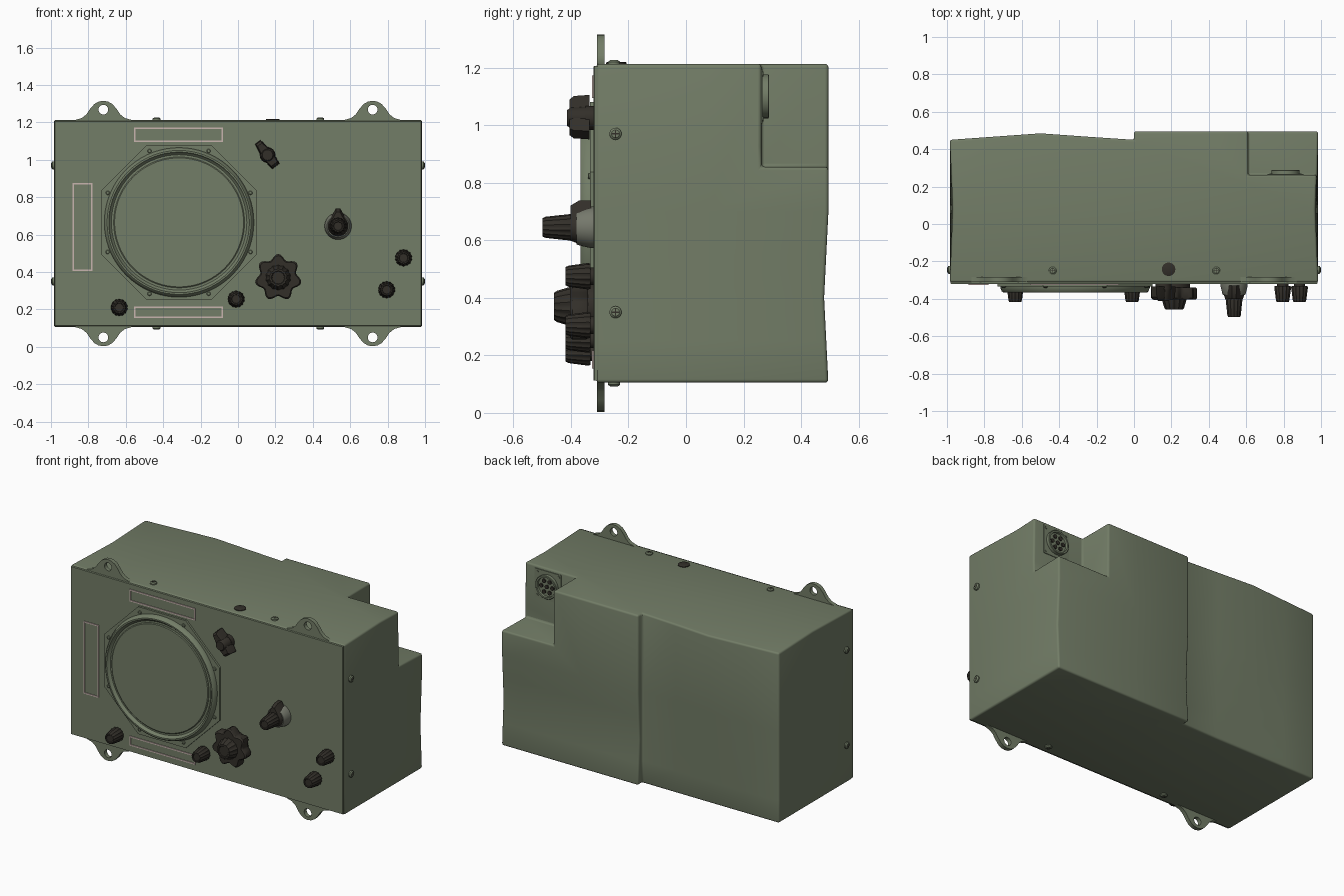
import bpy, bmesh
from math import sin, cos, pi, radians
from mathutils import Matrix, Vector

if "Cube" in bpy.data.objects:
    bpy.data.objects.remove(bpy.data.objects["Cube"], do_unlink=True)


def material(name, rgb):
    m = bpy.data.materials.new(name)
    m.use_nodes = True
    m.diffuse_color = (*rgb, 1)
    bsdf = m.node_tree.nodes["Principled BSDF"]
    bsdf.inputs["Base Color"].default_value = (*rgb, 1)
    bsdf.inputs["Roughness"].default_value = 0.6
    return m


GREEN = material("olive green", (0.17, 0.205, 0.135))
DARK = material("dark brown black", (0.032, 0.028, 0.022))
PALE = material("pale pink grey", (0.58, 0.46, 0.43))
METAL = material("grey green metal", (0.18, 0.19, 0.15))

FACING = {
    "front": Matrix.Identity(3),
    "back": Matrix.Rotation(pi, 3, 'Z'),
    "left": Matrix.Rotation(pi / 2, 3, 'Z'),
    "right": Matrix.Rotation(-pi / 2, 3, 'Z'),
    "up": Matrix.Rotation(-pi / 2, 3, 'X'),
    "down": Matrix.Rotation(pi / 2, 3, 'X'),
}


def finish(name, bm, mat):
    bmesh.ops.recalc_face_normals(bm, faces=bm.faces)
    mesh = bpy.data.meshes.new(name)
    bm.to_mesh(mesh)
    bm.free()
    mesh.materials.append(mat)
    ob = bpy.data.objects.new(name, mesh)
    bpy.context.collection.objects.link(ob)
    return ob


def select(ob):
    bpy.ops.object.select_all(action='DESELECT')
    ob.select_set(True)
    bpy.context.view_layer.objects.active = ob


def smooth(ob):
    select(ob)
    bpy.ops.object.shade_smooth_by_angle(angle=radians(35))


def loft(name, outline, steps, centre, mat, facing="front"):
    """Stack scaled copies of an outline outwards; steps are (depth, scale)."""
    bm = bmesh.new()
    rot = FACING[facing]
    rings = [[bm.verts.new(Vector(centre) + rot @ Vector((u * s, -d, v * s)))
              for u, v in outline] for d, s in steps]
    n = len(outline)
    for a, b in zip(rings, rings[1:]):
        for i in range(n):
            j = (i + 1) % n
            bm.faces.new((a[i], a[j], b[j], b[i]))
    bm.faces.new(rings[0])
    bm.faces.new(rings[-1])
    ob = finish(name, bm, mat)
    smooth(ob)
    return ob


def circle(r, n=32, turn=0.0):
    return [(r * cos(turn + 2 * pi * i / n), r * sin(turn + 2 * pi * i / n)) for i in range(n)]


def lobed(r, depth, lobes, per=8):
    n = lobes * per
    return [((r - depth + depth * cos(lobes * t)) * sin(t),
             (r - depth + depth * cos(lobes * t)) * cos(t))
            for t in (2 * pi * i / n for i in range(n))]


def rect(w, h):
    return [(-w / 2, -h / 2), (w / 2, -h / 2), (w / 2, h / 2), (-w / 2, h / 2)]


def cut(ob, cutter):
    mod = ob.modifiers.new("cut", 'BOOLEAN')
    mod.operation = 'DIFFERENCE'
    mod.solver = 'EXACT'
    mod.object = cutter
    select(ob)
    bpy.ops.object.modifier_apply(modifier="cut")
    bpy.data.objects.remove(cutter, do_unlink=True)


# Case: plan outline extruded upward, sliced, then gently dented
W, BOTTOM, TOP, FACE = 0.985, 0.105, 1.213, -0.32
plan = [(-W, -0.312), (W, -0.312), (W, 0.08), (W, 0.495), (0.4, 0.495), (0, 0.495),
        (0, 0.45), (-0.25, 0.45), (-0.5, 0.45), (-0.75, 0.45), (-W, 0.45), (-W, 0.08)]
bm = bmesh.new()
base = bm.faces.new([bm.verts.new((x, y, BOTTOM)) for x, y in plan])
up = bmesh.ops.extrude_face_region(bm, geom=[base])["geom"]
bmesh.ops.translate(bm, vec=(0, 0, TOP - BOTTOM),
                    verts=[g for g in up if isinstance(g, bmesh.types.BMVert)])
for z in (0.25, 0.4, 0.55, 0.7):
    bmesh.ops.bisect_plane(bm, geom=bm.verts[:] + bm.edges[:] + bm.faces[:],
                           plane_co=(0, 0, z), plane_no=(0, 0, 1))
for v in bm.verts:
    rise = (v.co.z - BOTTOM) / (TOP - BOTTOM)
    if v.co.y > 0.47:
        v.co.y -= 0.015 * max(0, 1 - abs(v.co.z - 0.4) / 0.3)
    elif v.co.y > 0.4 and v.co.x < -0.01:
        v.co.y += 0.035 * rise * max(0, 1 - abs(v.co.x + 0.5) / 0.485)
    elif 0 < v.co.y < 0.2:
        v.co.x *= 1 - 0.016 * rise
case = finish("case", bm, GREEN)

# Corner recess at the rear
cut(case, loft("recess_cutter", rect(0.8, 0.8), [(0, 1), (0.5, 1)], (1.01, 0.262, 1.255), GREEN, "back"))
bev = case.modifiers.new("bevel", 'BEVEL')
bev.width, bev.segments = 0.012, 3
bev.limit_method, bev.angle_limit = 'ANGLE', radians(40)
select(case)
bpy.ops.object.modifier_apply(modifier="bevel")
smooth(case)

# Front panel
loft("front_panel", rect(1.962, 1.094), [(0, 1), (0.011, 1), (0.014, 0.997)], (0, -0.307, 0.659), GREEN)

# Mounting lugs
half = [(0.15, -0.05), (0.15, 0), (0.115, 0.01), (0.09, 0.03), (0.07, 0.06), (0.048, 0.085), (0.025, 0.098)]
bell = half + [(0, 0.102)] + [(-x, z) for x, z in reversed(half)]
for x in (-0.72, 0.72):
    for level, sign, z in (("top", 1, TOP), ("bottom", -1, BOTTOM)):
        side = "left" if x > 0 else "right"
        lug = loft(f"{level}_{side}_lug", [(u, v * sign) for u, v in bell],
                   [(0, 1), (0.026, 1)], (x, -0.284, z), GREEN)
        cut(lug, loft("hole_cutter", circle(0.026, 24), [(-0.1, 1), (0.1, 1)],
                      (x, -0.3, z + 0.055 * sign), GREEN))
        smooth(lug)

# Round window: octagonal plate, raised bezel, recessed disc
cx, cz = -0.315, 0.665
loft("window_plate", circle(0.415 / cos(pi / 8), 8, pi / 8), [(0, 1), (0.014, 1)], (cx, FACE, cz), GREEN)
loft("window_bezel", circle(1, 72),
     [(0, 0.4), (0.02, 0.4), (0.04, 0.392), (0.046, 0.385), (0.046, 0.376), (0.034, 0.37), (0.028, 0.362)],
     (cx, FACE, cz), GREEN)
loft("window_disc", circle(0.35, 72), [(0.02, 1), (0.032, 1), (0.036, 0.985)], (cx, FACE, cz), GREEN)
for i, (u, v) in enumerate(circle(0.413, 8, pi / 8)):
    loft(f"window_screw_{i + 1}", circle(0.011, 12), [(0, 1), (0.018, 1), (0.021, 0.7)],
         (cx + u, FACE, cz + v), GREEN)

# Pale label frames
for name, x, z, w, h in (("top", -0.318, 1.133, 0.475, 0.078), ("side", -0.832, 0.64, 0.108, 0.472),
                         ("bottom", -0.318, 0.185, 0.475, 0.062)):
    t = 0.008
    for s in (-1, 1):
        end = "high" if s > 0 else "low"
        loft(f"{name}_label_{end}_bar", rect(w, t), [(0, 1), (0.006, 1)],
             (x, FACE, z + s * (h - t) / 2), PALE)
        loft(f"{name}_label_{end}_post", rect(t, h), [(0, 1), (0.006, 1)],
             (x + s * (w - t) / 2, FACE, z), PALE)


# Fluted knobs
def fluted_knob(name, x, z, r, start, end):
    loft(name, lobed(1, 0.04, 14, 4),
         [(start, r * 0.95), (start + 0.008, r), (end - 0.01, r * 0.8),
          (end, r * 0.7), (end, r * 0.55), (end - 0.004, r * 0.5)], (x, FACE, z), DARK)


for i, (x, z) in enumerate([(-0.635, 0.21), (-0.01, 0.255), (0.795, 0.305), (0.885, 0.475)]):
    loft(f"small_knob_collar_{i + 1}", circle(0.03), [(0, 1), (0.015, 1)], (x, FACE, z), DARK)
    fluted_knob(f"small_knob_{i + 1}", x, z, 0.046, 0.012, 0.098)

# Star knob with a fluted centre
loft("star_knob_base", circle(0.085), [(0, 1), (0.025, 1)], (0.215, FACE, 0.37), DARK)
loft("star_knob", lobed(0.126, 0.014, 7), [(0.02, 0.95), (0.028, 1), (0.075, 1), (0.084, 0.93)],
     (0.215, FACE, 0.37), DARK)
fluted_knob("star_knob_centre", 0.215, 0.37, 0.068, 0.075, 0.138)

# Double selector knob
sx, sz = 0.535, 0.645
loft("selector_skirt", circle(0.072, 40), [(0, 1), (0.012, 1), (0.05, 0.88), (0.06, 0.82)],
     (sx, FACE, sz), METAL)
drop = [(0.058 * cos(t), 0.058 * sin(t)) for t in (radians(-220 + 260 * i / 20) for i in range(21))]
drop += [(0.012, 0.094), (-0.012, 0.094)]
loft("selector_pointer", drop, [(0.01, 1), (0.05, 1), (0.082, 0.8)], (sx, FACE, sz), DARK)
fluted_knob("selector_knob", sx, sz, 0.046, 0.075, 0.178)

# Pointer switch, turned to the upper right
wx, wz, tilt = 0.158, 1.025, radians(37)
bar = [(-0.024, -0.075), (0.024, -0.075), (0.034, 0), (0.018, 0.087), (-0.018, 0.087), (-0.034, 0)]
bar = [(u * cos(tilt) - v * sin(tilt), u * sin(tilt) + v * cos(tilt)) for u, v in bar]
loft("switch_shaft", circle(0.042), [(0, 1), (0.03, 1)], (wx, FACE, wz), DARK)
loft("switch_bar", bar, [(0.015, 1), (0.07, 0.95), (0.085, 0.8)], (wx, FACE, wz), DARK)
loft("switch_hub", circle(0.04), [(0.02, 1), (0.08, 0.9), (0.093, 0.7)], (wx, FACE, wz), DARK)

# Cross-slotted case screws
screws = [(s, (x, -0.245, z)) for s, x in (("left", W), ("right", -W)) for z in (0.35, 0.97)]
screws += [(s, (x, -0.25, z)) for s, z in (("up", TOP), ("down", BOTTOM)) for x in (-0.435, 0.44)]
for i, (side, at) in enumerate(screws):
    loft(f"case_screw_{i + 1}", circle(0.021, 20), [(-0.01, 1), (0.007, 1), (0.013, 0.65)], at, GREEN, side)
    for w, h in ((0.024, 0.004), (0.004, 0.024)):
        loft(f"case_screw_slot_{i + 1}", rect(w, h), [(0.01, 1), (0.0138, 1)], at, DARK, side)

# Dark plug on the roof
loft("roof_plug", circle(0.036), [(0, 1), (0.004, 1), (0.006, 0.9)], (0.185, -0.242, TOP), DARK, "up")

# Socket inside the rear recess
sock = (0.81, 0.262, 1.1)
loft("socket_plate", rect(0.19, 0.19), [(-0.002, 1), (0.004, 1)], sock, GREEN, "back")
loft("socket_ring", circle(0.076, 40), [(0, 1), (0.024, 1), (0.026, 0.97), (0.026, 0.84), (0.012, 0.82)],
     sock, GREEN, "back")
for i, (u, v) in enumerate(circle(0.04, 6) + [(0, 0)]):
    loft(f"socket_pin_{i + 1}", circle(0.013, 12), [(0.008, 1), (0.019, 1)],
         (sock[0] + u, sock[1], sock[2] + v), DARK, "back")
for i, (u, v) in enumerate(rect(0.155, 0.155)):
    loft(f"socket_screw_{i + 1}", circle(0.009, 12), [(0, 1), (0.008, 1)],
         (sock[0] + u, sock[1], sock[2] + v), GREEN, "back")
